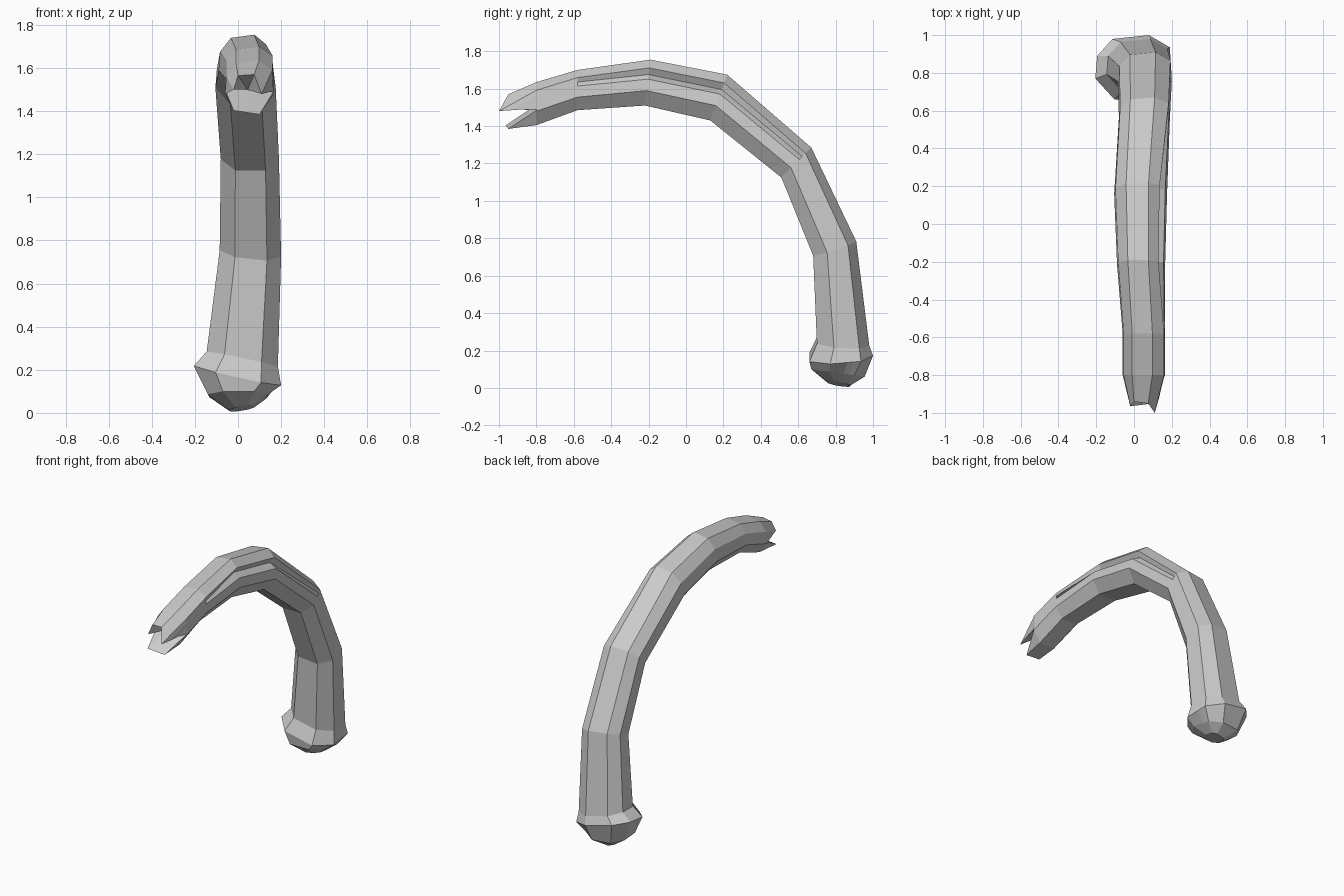
import bpy
import bmesh
from mathutils import Vector

cube = bpy.data.objects.get("Cube")
if cube:
    bpy.data.objects.remove(cube, do_unlink=True)

grey = bpy.data.materials.new("plain_grey")
grey.use_nodes = True
colour = (0.6, 0.6, 0.6, 1)
grey.diffuse_color = colour
grey.node_tree.nodes["Principled BSDF"].inputs["Base Color"].default_value = colour

# Cross-section: across the body, and from the inner to the outer side of the bend
LEFT = [(.54, -1), (-.5, -1), (-1, -.35), (-.95, .35), (-.55, .88)]
PLAIN = [(.4, 1), (.95, .62), (.96, .4), (.97, .2), (1, -.35)] + LEFT
GROOVED = [(.3, 1), (.72, .64), (.55, .35), (.93, .15), (1, -.35)] + LEFT

# Rings: outer y, z, inner y, z, lowest x, highest x, side tilt, profile
RINGS = [
    (-.80, 1.635, -.80, 1.405, -.06, .165, 0, PLAIN),
    (-.58, 1.70, -.58, 1.485, -.06, .165, 0, PLAIN),
    (-.19, 1.755, -.22, 1.51, -.09, .165, 0, GROOVED),
    (.22, 1.675, .13, 1.43, -.105, .175, 0, GROOVED),
    (.67, 1.285, .51, 1.125, -.08, .19, 0, PLAIN),
    (.91, .79, .68, .715, -.085, .20, .015, PLAIN),
    (.98, .24, .70, .255, -.145, .185, .035, PLAIN),
    (1.0, .19, .66, .165, -.205, .20, .045, PLAIN),
    (.955, .06, .67, .10, -.14, .14, 0, PLAIN),
    (.88, .01, .76, .03, -.04, .075, -.01, PLAIN),
]

# Torn rim of the open end, in the same order as the profile
RIM = [(.075, -.95, 1.57), (.11, -1, 1.48), (.13, -.93, 1.485),
       (.145, -.86, 1.49), (.165, -.79, 1.49), (.10, -.95, 1.385),
       (-.02, -.965, 1.403), (-.06, -.79, 1.5), (-.02, -.96, 1.5),
       (0, -.94, 1.565)]


def ring_points(oy, oz, iy, iz, low, high, tilt, profile):
    outer, inner = Vector((0, oy, oz)), Vector((0, iy, iz))
    for u, v in profile:
        p = inner.lerp(outer, (v + 1) / 2)
        p.x = (low + high) / 2 + u * (high - low) / 2
        p.z -= tilt * u
        yield p


bm = bmesh.new()
loops = [[bm.verts.new(p) for p in RIM]]
loops += [[bm.verts.new(p) for p in ring_points(*r)] for r in RINGS]
count = len(RIM)

# Skin of the body
for a, b in zip(loops, loops[1:]):
    for i in range(count):
        j = (i + 1) % count
        bm.faces.new((a[i], a[j], b[j], b[i]))

# Rounded foot cap and hollow throat
bm.faces.new(loops[-1])
throat = bm.verts.new((.045, -.82, 1.5))
for i in range(count):
    bm.faces.new((loops[0][(i + 1) % count], loops[0][i], throat))

bmesh.ops.recalc_face_normals(bm, faces=bm.faces)
mesh = bpy.data.meshes.new("curved_body")
bm.to_mesh(mesh)
bm.free()
mesh.materials.append(grey)
body = bpy.data.objects.new("curved_body", mesh)
bpy.context.collection.objects.link(body)
